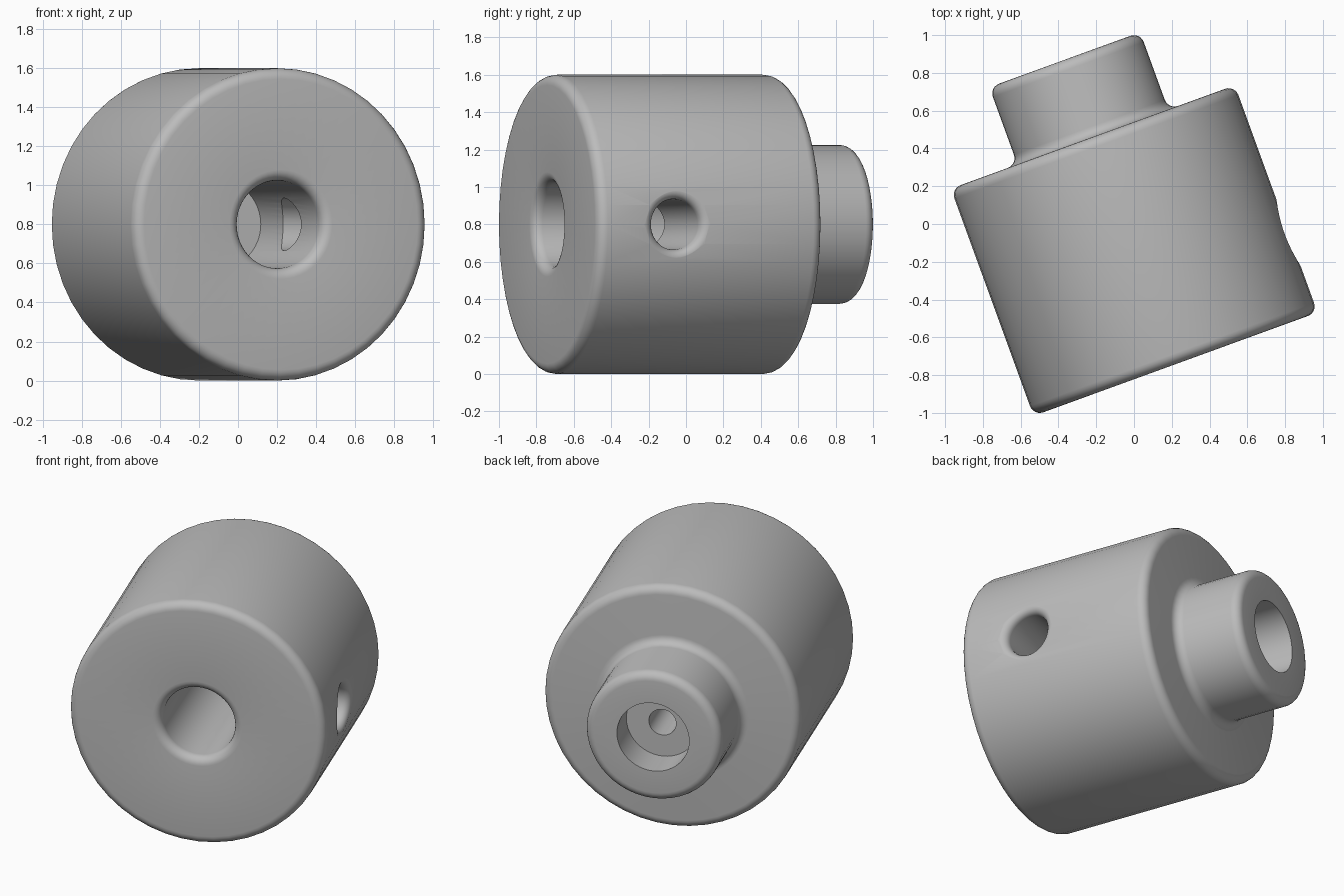
import bpy, bmesh
from math import sin, cos, pi, radians
from mathutils import Matrix

old = bpy.data.objects.get("Cube")
if old:
    bpy.data.objects.remove(old)

SEGMENTS = 48
R_BODY, R_HUB, R_BORE, R_SCREW = 0.80, 0.425, 0.225, 0.085
L_BODY, L_TOTAL = 1.28, 1.715
FILLET = 0.055
R_SIDE, SIDE_AT = 0.135, 0.45

grey = bpy.data.materials.new("plain grey")
grey.use_nodes = True
colour = (0.5, 0.5, 0.5, 1)
grey.diffuse_color = colour
grey.node_tree.nodes["Principled BSDF"].inputs["Base Color"].default_value = colour


def arc(cx, cy, start, end, steps=6):
    """Points of a fillet; angles in degrees."""
    angles = [radians(start + (end - start) * i / steps) for i in range(steps + 1)]
    return [(cx + FILLET * cos(a), cy + FILLET * sin(a)) for a in angles]


def make_object(name, bm):
    bmesh.ops.recalc_face_normals(bm, faces=bm.faces)
    mesh = bpy.data.meshes.new(name)
    bm.to_mesh(mesh)
    bm.free()
    mesh.materials.append(grey)
    ob = bpy.data.objects.new(name, mesh)
    bpy.context.collection.objects.link(ob)
    return ob


def bridge_rings(bm, rings, closed):
    """Join successive vertex rings with quads."""
    pairs = list(zip(rings, rings[1:]))
    if closed:
        pairs.append((rings[-1], rings[0]))
    for a, b in pairs:
        for i in range(len(a)):
            j = (i + 1) % len(a)
            bm.faces.new((a[i], a[j], b[j], b[i]))


# Turned body: (radius, distance along axis), outside then back through the bores
f = FILLET
profile = (
    arc(R_BORE + f, f, 180, 270)
    + arc(R_BODY - f, f, -90, 0)
    + arc(R_BODY - f, L_BODY - f, 0, 90)
    + arc(R_HUB + f, L_BODY + f, 270, 180)
    + arc(R_HUB - f, L_TOTAL - f, 0, 90)
    + [(R_BORE, L_TOTAL), (R_BORE, 1.495), (R_SCREW, 1.495),
       (R_SCREW, 0.92), (R_BORE, 0.92)]
)
turns = [2 * pi * i / SEGMENTS for i in range(SEGMENTS)]
bm = bmesh.new()
bridge_rings(bm, [[bm.verts.new((r * cos(t), y, r * sin(t))) for t in turns]
                  for r, y in profile], True)
knob = make_object("stepped_knob", bm)

# Side hole cutter: straight bore whose flared lip follows the round surface
def side_ring(bm, r, sink=None, x=None):
    ring = []
    for t in turns:
        z = r * sin(t)
        px = x if x is not None else (R_BODY ** 2 - z * z) ** 0.5 - sink
        ring.append(bm.verts.new((px, SIDE_AT + r * cos(t), z)))
    return ring

bm = bmesh.new()
rings = [side_ring(bm, R_SIDE, x=0)]
for i in range(7):
    a = pi / 2 * i / 6
    rings.append(side_ring(bm, R_SIDE + f * (1 - cos(a)), sink=f * (1 - sin(a))))
rings.append(side_ring(bm, R_SIDE + f, x=1))
bridge_rings(bm, rings, False)
bm.faces.new(rings[0])
bm.faces.new(rings[-1])
cutter = make_object("side_hole_cutter", bm)
cutter.hide_render = True

cut = knob.modifiers.new("side hole", "BOOLEAN")
cut.operation = "DIFFERENCE"
cut.solver = "EXACT"
cut.object = cutter
bpy.ops.object.select_all(action="DESELECT")
bpy.context.view_layer.objects.active = knob
knob.select_set(True)
bpy.ops.object.modifier_apply(modifier=cut.name)
bpy.data.objects.remove(cutter)

# Turn the axis sideways and stand the part on the ground
knob.data.transform(Matrix.Translation((0.22, -0.742, R_BODY))
                    @ Matrix.Rotation(radians(20), 4, "Z"))
bpy.ops.object.shade_smooth_by_angle(angle=radians(35))
